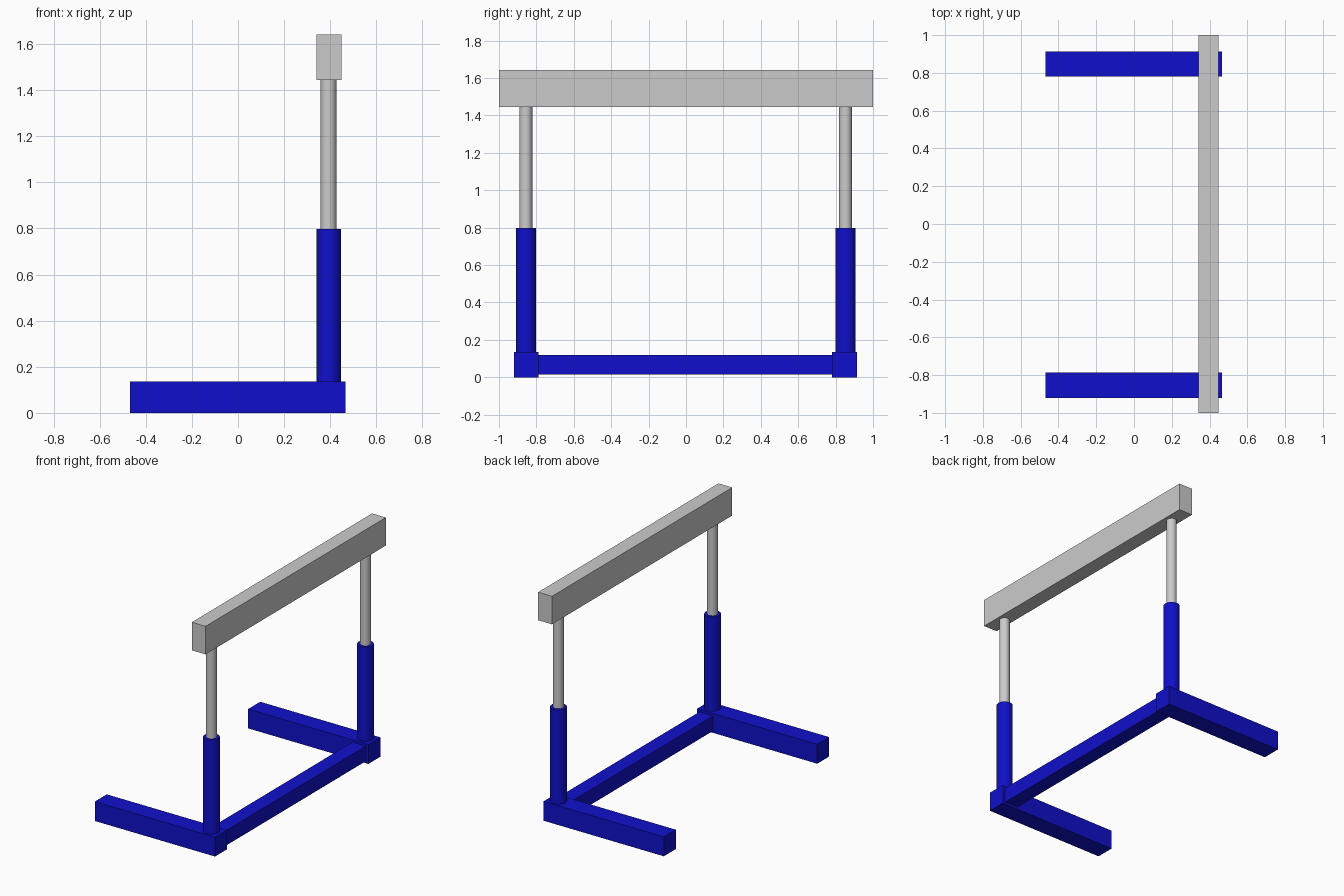
import bpy
import math

if "Cube" in bpy.data.objects:
    bpy.data.objects.remove(bpy.data.objects["Cube"])

blue = bpy.data.materials.new("blue_paint")
blue.diffuse_color = (0.005, 0.005, 0.6, 1)
blue.use_nodes = True
blue.node_tree.nodes["Principled BSDF"].inputs["Base Color"].default_value = blue.diffuse_color


def box(name, x, y, z, mat=None):
    """Box from (min, max) ranges on each axis."""
    ranges = (x, y, z)
    bpy.ops.mesh.primitive_cube_add(size=1, location=[(a + b) / 2 for a, b in ranges])
    return finish(name, [b - a for a, b in ranges], mat)


def tube(name, x, y, radius, z, mat=None):
    """Upright capped cylinder between two heights."""
    bpy.ops.mesh.primitive_cylinder_add(vertices=32, radius=radius, depth=z[1] - z[0],
                                        location=(x, y, (z[0] + z[1]) / 2))
    ob = finish(name, (1, 1, 1), mat)
    bpy.ops.object.shade_smooth_by_angle(angle=math.radians(30))
    return ob


def finish(name, scale, mat):
    ob = bpy.context.object
    ob.name = name
    ob.scale = scale
    bpy.ops.object.transform_apply(location=False, rotation=False, scale=True)
    if mat:
        ob.data.materials.append(mat)
    return ob


POST_X = 0.393

# Foot, lower sleeve and inner post on each side
for side, foot_y, post_y in (("near", -0.854, -0.856), ("far", 0.848, 0.853)):
    box(f"{side}_foot", (-0.468, 0.466), (foot_y - 0.0665, foot_y + 0.0665), (0, 0.136), blue)
    tube(f"{side}_sleeve", POST_X, post_y, 0.053, (0.13, 0.798), blue)
    tube(f"{side}_inner_post", POST_X, post_y, 0.034, (0.79, 1.45))

# Rail joining the feet
box("base_rail", (0.341, 0.446), (-0.80, 0.80), (0.014, 0.12), blue)

# Top hurdle bar
box("top_bar", (0.341, 0.448), (-1, 1), (1.445, 1.642))
